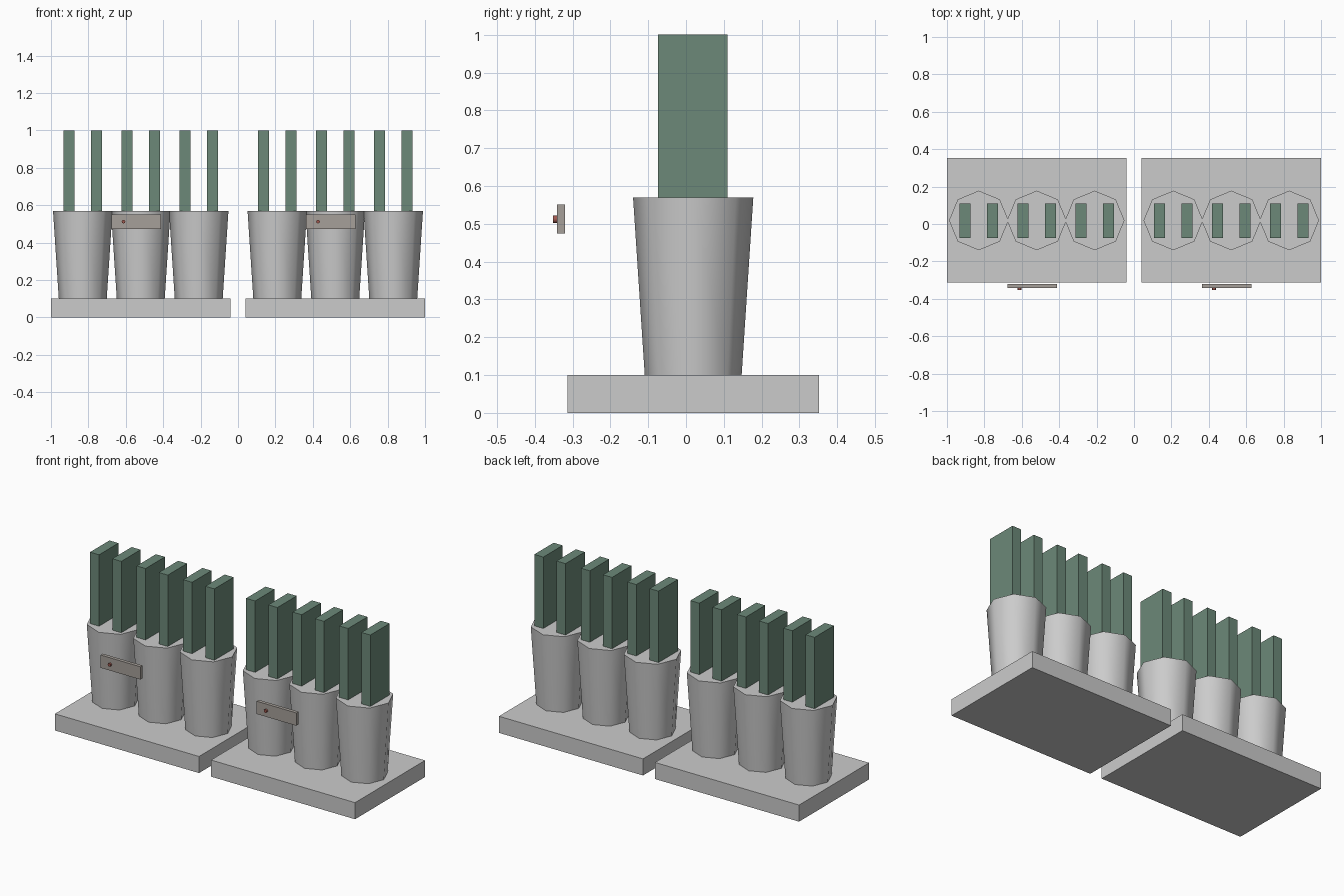
import bpy
import bmesh
from math import radians
from mathutils import Matrix

if "Cube" in bpy.data.objects:
    bpy.data.objects.remove(bpy.data.objects["Cube"])


def material(name, rgb):
    m = bpy.data.materials.new(name)
    m.diffuse_color = (*rgb, 1)
    m.use_nodes = True
    m.node_tree.nodes["Principled BSDF"].inputs["Base Color"].default_value = m.diffuse_color
    return m


green = material("dull_green", (0.15, 0.25, 0.19))
beige = material("label_beige", (0.38, 0.35, 0.32))
red = material("stud_red", (0.35, 0.10, 0.08))


def finish(name, bm, mat=None, smooth=False):
    mesh = bpy.data.meshes.new(name)
    bm.to_mesh(mesh)
    bm.free()
    if smooth:
        mesh.shade_smooth()
        mesh.set_sharp_from_angle(angle=radians(50))
    if mat:
        mesh.materials.append(mat)
    ob = bpy.data.objects.new(name, mesh)
    bpy.context.collection.objects.link(ob)
    return ob


def box(name, x, y, z, mat=None):
    """Box from (min, max) pairs."""
    bm = bmesh.new()
    size = [b - a for a, b in (x, y, z)]
    mid = [(a + b) / 2 for a, b in (x, y, z)]
    bmesh.ops.create_cube(bm, size=1, matrix=Matrix.Translation(mid) @ Matrix.Diagonal((*size, 1)))
    return finish(name, bm, mat)


def cone(name, matrix, r1, r2, depth, mat=None):
    bm = bmesh.new()
    bmesh.ops.create_cone(bm, cap_ends=True, segments=8, radius1=r1, radius2=r2,
                          depth=depth, matrix=matrix)
    return finish(name, bm, mat, smooth=True)


CY = 0.019  # centre line of base, cups and slabs

for c in (-0.52, 0.52):
    # base plate
    box("base_plate", (c - 0.48, c + 0.48), (-0.314, 0.352), (0, 0.1))

    for dx in (-0.31, 0, 0.31):
        # tapered eight-sided cup
        cone("cup", Matrix.Translation((c + dx, CY, 0.334)), 0.128, 0.159, 0.472)
        # pair of upright slabs
        for s in (-0.074, 0.074):
            x = c + dx + s
            box("upright_slab", (x - 0.03, x + 0.03), (-0.074, 0.11), (0.56, 1.0), green)

    # floating label with a small stud
    box("label", (c - 0.157, c + 0.108), (-0.341, -0.32), (0.474, 0.551), beige)
    cone("label_stud",
         Matrix.Translation((c - 0.092, -0.345, 0.512)) @ Matrix.Rotation(radians(90), 4, 'X'),
         0.01, 0.01, 0.014, red)
